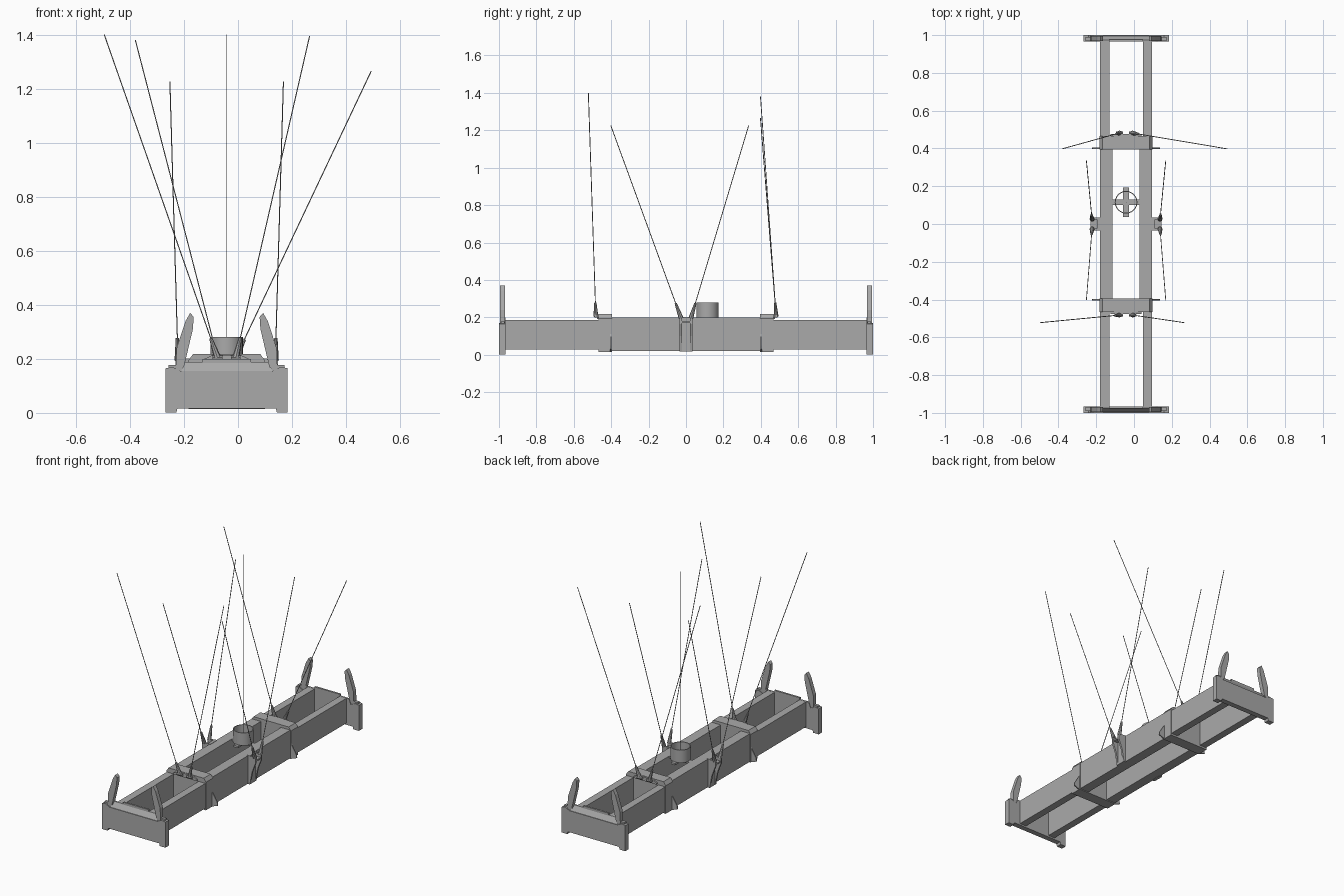
import bpy, bmesh, math
from mathutils import Vector

if "Cube" in bpy.data.objects:
    bpy.data.objects.remove(bpy.data.objects["Cube"])

CX = -0.042  # centre line of the frame
steel = bpy.data.materials.new("grey steel")
steel.diffuse_color = (0.40, 0.40, 0.40, 1)
steel.use_nodes = True
steel.node_tree.nodes["Principled BSDF"].inputs["Base Color"].default_value = steel.diffuse_color
dark = bpy.data.materials.new("dark rope")
dark.diffuse_color = (0.40, 0.40, 0.40, 1)
dark.use_nodes = True
dark.node_tree.nodes["Principled BSDF"].inputs["Base Color"].default_value = dark.diffuse_color


def finish(name, bm, mat=steel):
    bmesh.ops.recalc_face_normals(bm, faces=bm.faces)
    me = bpy.data.meshes.new(name)
    bm.to_mesh(me)
    bm.free()
    me.materials.append(mat)
    ob = bpy.data.objects.new(name, me)
    bpy.context.collection.objects.link(ob)
    return ob


def prism(name, pts, axis, a, b, mat=steel):
    """Extrude a profile along an axis; pts are (x,z) for y and (y,z) for x."""
    bm = bmesh.new()
    def co(p, t):
        return (p[0], t, p[1]) if axis == 'y' else (t, p[0], p[1])
    lo = [bm.verts.new(co(p, a)) for p in pts]
    hi = [bm.verts.new(co(p, b)) for p in pts]
    n = len(pts)
    bm.faces.new(lo)
    bm.faces.new(hi[::-1])
    for i in range(n):
        bm.faces.new((lo[i], lo[(i + 1) % n], hi[(i + 1) % n], hi[i]))
    return finish(name, bm, mat)


def box(name, x, y, z):
    x = sorted(x)
    return prism(name, [(x[0], z[0]), (x[1], z[0]), (x[1], z[1]), (x[0], z[1])], 'y', *sorted(y))


def rod(name, p, q, r, sides=6, r2=None, mat=steel):
    p, q = Vector(p), Vector(q)
    bm = bmesh.new()
    bmesh.ops.create_cone(bm, cap_ends=True, segments=sides, radius1=r,
                          radius2=r if r2 is None else r2, depth=(q - p).length)
    bm.transform(Vector((0, 0, 1)).rotation_difference(q - p).to_matrix().to_4x4())
    bmesh.ops.translate(bm, verts=bm.verts, vec=(p + q) / 2)
    return finish(name, bm, mat)


def sym(pts):
    """Mirror a half profile about the centre line."""
    return [(CX + x, z) for x, z in pts] + [(CX - x, z) for x, z in reversed(pts)]


# Long side beams
for s in (-1, 1):
    box("middle_beam", (CX + s * .072, CX + s * .137), (-.40, .40), (.02, .2))
    for e in (-1, 1):
        box("outer_beam", (CX + s * .089, CX + s * .137), (e * .46, e * .97), (.027, .187))

for e in (-1, 1):
    # Cross frames with chamfered tops
    prism("cross_frame", sym([(.141, .015), (.141, .195), (.125, .217)]), 'y', e * .395, e * .467)
    # Rope plate on the outside of each cross frame
    prism("rope_plate", sym([(.082, .19), (.082, .2), (.05, .215)]), 'y', e * .467, e * .476)

    # End plate with feet and sloped top
    prism("end_plate", sym([(.182, .017), (.186, .001), (.226, .001), (.226, .165), (.20, .17),
                            (.17, .155)]), 'y', e * .965, e * 1.0)
    bm = bmesh.new()
    foot = [(-.17, .999, .15), (.17, .999, .15), (.17, .965, .15), (-.17, .965, .15),
            (-.155, .975, .188), (.155, .975, .188), (.155, .965, .188), (-.155, .965, .188)]
    v = [bm.verts.new((CX + x, e * y, z)) for x, y, z in foot]
    for f in ((0, 1, 2, 3), (4, 5, 6, 7), (0, 1, 5, 4), (1, 2, 6, 5), (2, 3, 7, 6), (3, 0, 4, 7)):
        bm.faces.new([v[i] for i in f])
    finish("end_plate_ridge", bm)
    box("ridge_cap", (CX - .09, CX + .09), (e * .965, e * .977), (.18, .2))

    for s in (-1, 1):
        # Corner guide flippers
        prism("guide_flipper", [(CX + s * x, z) for x, z in
              [(.182, .15), (.158, .17), (.125, .31), (.122, .355), (.135, .37),
               (.152, .34), (.185, .24), (.188, .16)]], 'y', e * .968, e * .995)
        box("flipper_hinge", (CX + s * .165, CX + s * .215), (e * .97, e * .99), (.15, .178))
        # Triangular side gussets
        prism("side_gusset", [(CX + s * .138, .015), (CX + s * .18, .03), (CX + s * .178, .05),
              (CX + s * .138, .115)], 'y', e * .398, e * .405)
        # Side rope bracket ribs
        prism("bracket_rib", [(CX + s * .13, .02), (CX + s * .15, .02), (CX + s * .165, .1),
              (CX + s * .19, .165), (CX + s * .19, .2), (CX + s * .13, .2)],
              'y', e * .022, e * .034)

        # Ropes and shackles from the cross frames
        top = {(-1, -1): (-.495, -.522, 1.4), (1, -1): (.265, -.522, 1.395),
               (-1, 1): (-.38, .398, 1.38), (1, 1): (.493, .398, 1.265)}[(s, e)]
        start = Vector((CX + s * .034, e * .482, .205))
        way = (Vector(top) - start).normalized()
        rod("end_rope", start, top, .0022, mat=dark)
        rod("end_shackle", start, start + way * .075, .013, 8, .006)
        rod("shackle_pin", start - Vector((.018, 0, 0)), start + Vector((.018, 0, 0)), .008, 8)

        # Ropes and shackles from the side brackets
        start = Vector((CX + s * .18, e * .026, .195))
        top = Vector((CX + s * .21, -.402 if e < 0 else .335, 1.225))
        way = (top - start).normalized()
        rod("side_rope", start, top, .0022, mat=dark)
        rod("side_shackle", start, start + way * .085, .013, 8, .006)

# Side bracket plates
for s in (-1, 1):
    box("bracket_plate", (CX + s * .13, CX + s * .15), (-.034, .034), (.018, .202))
    box("bracket_shelf", (CX + s * .14, CX + s * .187), (-.034, .034), (.17, .18))

# Open cable bucket on a cross-shaped support
BX, BY = CX, .115
bm = bmesh.new()
rings = [[bm.verts.new((BX + r * math.cos(i * math.tau / 24), BY + r * math.sin(i * math.tau / 24), z))
          for i in range(24)] for r, z in ((.06, .198), (.06, .28), (.055, .28), (.055, .198))]
for a in range(4):
    for i in range(24):
        j = (i + 1) % 24
        b = (a + 1) % 4
        bm.faces.new((rings[a][i], rings[a][j], rings[b][j], rings[b][i]))
bucket = finish("cable_bucket", bm)
bpy.context.view_layer.objects.active = bucket
bucket.select_set(True)
bpy.ops.object.shade_smooth_by_angle(angle=math.radians(35))
box("bucket_bar_across", (BX - .075, BX + .075), (BY - .015, BY + .015), (.188, .2))
box("bucket_bar_along", (BX - .015, BX + .015), (BY - .078, BY + .078), (.188, .2))
rod("centre_cable", (BX, BY, .2), (BX, BY, 1.4), .0012, mat=dark)
